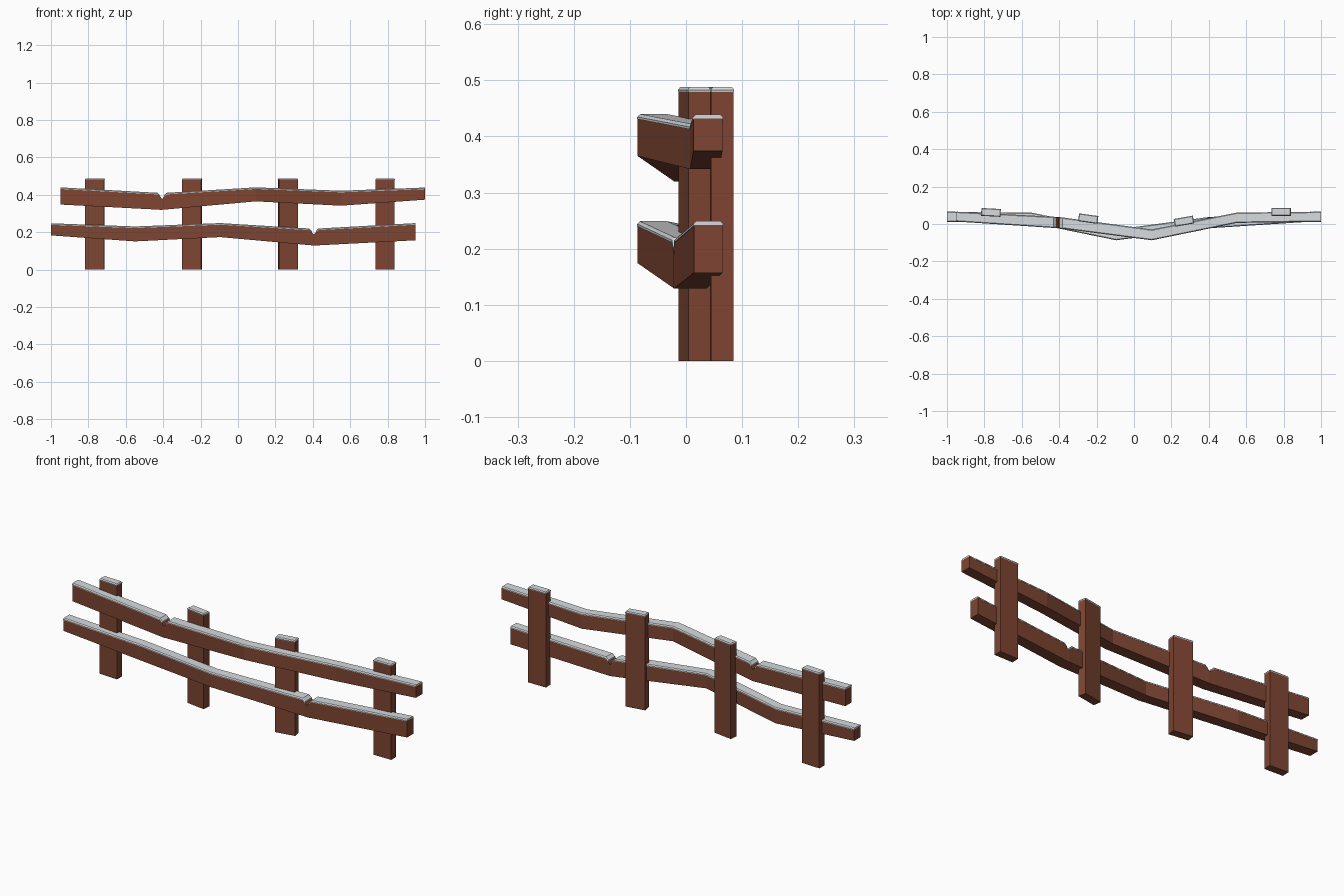
import bpy, bmesh, math
from mathutils import Matrix

if "Cube" in bpy.data.objects:
    bpy.data.objects.remove(bpy.data.objects["Cube"])


def material(name, rgb):
    m = bpy.data.materials.new(name)
    m.diffuse_color = (*rgb, 1)
    m.use_nodes = True
    m.node_tree.nodes["Principled BSDF"].inputs["Base Color"].default_value = m.diffuse_color
    return m


WOOD = material("red_brown_wood", (0.21, 0.06, 0.032))
SNOW = material("pale_grey_snow", (0.68, 0.71, 0.73))


def loft(name, rings, mat, matrix=None):
    """Join cross-sections into a closed solid."""
    bm = bmesh.new()
    vs = [[bm.verts.new(p) for p in r] for r in rings]
    n = len(rings[0])
    for a, b in zip(vs, vs[1:]):
        for i in range(n):
            j = (i + 1) % n
            bm.faces.new((a[i], a[j], b[j], b[i]))
    bm.faces.new(vs[0])
    bm.faces.new(vs[-1])
    if matrix:
        bm.transform(matrix)
    bmesh.ops.recalc_face_normals(bm, faces=bm.faces)
    me = bpy.data.meshes.new(name)
    bm.to_mesh(me)
    bm.free()
    me.materials.append(mat)
    ob = bpy.data.objects.new(name, me)
    bpy.context.collection.objects.link(ob)
    return ob


def rect(w, d, z):
    return [(-w, -d, z), (w, -d, z), (w, d, z), (-w, d, z)]


# Posts with snow caps: x, y, turn in degrees
for i, (x, y, turn) in enumerate([(-0.765, 0.062, -3), (-0.245, 0.029, -8),
                                  (0.267, 0.015, 10), (0.787, 0.065, 0)], 1):
    m = Matrix.Translation((x, y, 0)) @ Matrix.Rotation(math.radians(turn), 4, 'Z')
    w, d = 0.051, 0.02
    loft(f"post_{i}", [rect(w, d, 0), rect(w, d, 0.480)], WOOD, m)
    loft(f"post_snow_{i}", [rect(w, d, 0.479), rect(w + .001, d + .001, 0.483),
                            rect(w - .003, d - .003, 0.488)], SNOW, m)

# Rail stations: x, front y, back y, bottom z, top z (notch near x = -0.405)
RAIL = [(-0.95, 0.014, 0.065, 0.348, 0.440),
        (-0.43, -0.020, 0.038, 0.321, 0.411),
        (-0.416, -0.021, 0.037, 0.320, 0.398),
        (-0.405, -0.022, 0.037, 0.320, 0.385),
        (-0.395, -0.022, 0.036, 0.321, 0.397),
        (-0.382, -0.024, 0.034, 0.322, 0.411),
        (0.095, -0.086, -0.030, 0.365, 0.440),
        (0.55, 0.007, 0.060, 0.342, 0.422),
        (1.0, 0.013, 0.065, 0.374, 0.439)]


def wood_ring(s):
    x, f, b, lo, hi = s
    return [(x, f, lo), (x, b, lo), (x, b, hi - .007), (x, f, hi - .007)]


def snow_ring(s):
    x, f, b, lo, hi = s
    f, b = f - .001, b + .001
    return [(x, f, hi - .009), (x, b, hi - .009), (x, b, hi - .005),
            (x, b - .005, hi), (x, f + .005, hi), (x, f, hi - .005)]


# The lower rail is the upper one mirrored left to right and dropped
for name, m in [("upper", Matrix.Identity(4)),
                ("lower", Matrix.Translation((0, 0, -0.191)) @ Matrix.Scale(-1, 4, (1, 0, 0)))]:
    loft(f"{name}_rail", [wood_ring(s) for s in RAIL], WOOD, m)
    # Snow stops either side of the notch
    loft(f"{name}_rail_snow_short", [snow_ring(s) for s in RAIL[:3]], SNOW, m)
    loft(f"{name}_rail_snow_long", [snow_ring(s) for s in RAIL[4:]], SNOW, m)
